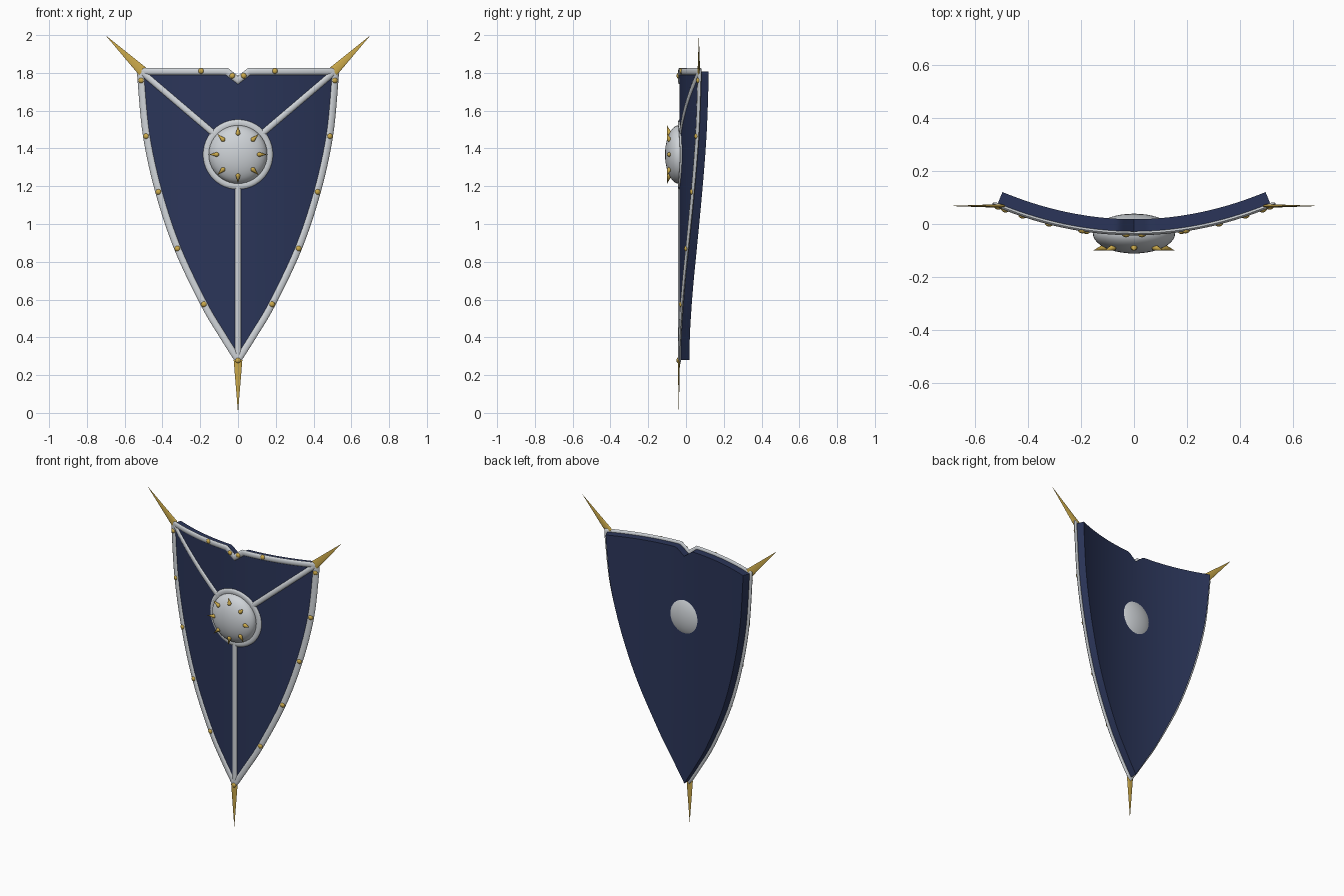
import bpy, bmesh, math
from mathutils import Vector, Matrix

if "Cube" in bpy.data.objects:
    bpy.data.objects.remove(bpy.data.objects["Cube"])


def material(name, rgb):
    m = bpy.data.materials.new(name)
    m.diffuse_color = (*rgb, 1)
    m.use_nodes = True
    m.node_tree.nodes["Principled BSDF"].inputs["Base Color"].default_value = m.diffuse_color
    return m


NAVY = material("navy", (0.024, 0.036, 0.1))
GOLD = material("gold", (0.6, 0.4, 0.07))
STEEL = material("steel", (0.62, 0.65, 0.68))


def finish(bm, name, mat, angle=35):
    bmesh.ops.recalc_face_normals(bm, faces=bm.faces)
    me = bpy.data.meshes.new(name)
    bm.to_mesh(me)
    bm.free()
    ob = bpy.data.objects.new(name, me)
    bpy.context.collection.objects.link(ob)
    me.materials.append(mat)
    bpy.ops.object.select_all(action='DESELECT')
    ob.select_set(True)
    bpy.context.view_layer.objects.active = ob
    bpy.ops.object.shade_smooth_by_angle(angle=math.radians(angle))
    return ob


# curved front surface of the shield
def normal(x):
    return Vector((0.8 * x, -1, 0)).normalized()


def drape(x, z, off=0.0):
    return Vector((x, -0.035 + 0.4 * x * x, z)) + normal(x) * off


def spline(pts, n):
    p = [Vector(q) for q in pts]
    p = [2 * p[0] - p[1]] + p + [2 * p[-1] - p[-2]]
    out = []
    for i in range(1, len(p) - 2):
        a, b, c, d = p[i - 1:i + 3]
        for k in range(n):
            t = k / n
            out.append(0.5 * (2 * b + (c - a) * t + (2 * a - 5 * b + 4 * c - d) * t * t
                              + (3 * b - a - 3 * c + d) * t ** 3))
    return out + [p[-2]]


def polyline(pts, n):
    out = [Vector(pts[0])]
    for a, b in zip(pts, pts[1:]):
        out += [Vector(a).lerp(Vector(b), k / n) for k in range(1, n + 1)]
    return out


# half outline (x, z)
side = spline([(0, .28), (.082, .41), (.18, .575), (.32, .87), (.42, 1.17),
               (.485, 1.465), (.513, 1.75), (.515, 1.808)], 6)
top = polyline([(.515, 1.808), (.06, 1.808), (0, 1.762)], 12)


def top_z(x):
    return 1.762 + (1.808 - 1.762) * min(1, abs(x) / .06)


# wooden plate: one strip of columns, given radial thickness
cols = {round(p.x, 4): p.y for p in side[:-1]}
half = sorted(cols.items())
columns = [(-x, z) for x, z in reversed(half[1:])] + half
bm = bmesh.new()
rings = []
for x, z in columns:
    rings.append([bm.verts.new(drape(x, zz, off)) for zz, off in
                  ((z, 0), (top_z(x), 0), (top_z(x), -.053), (z, -.053))])
for a, b in zip(rings, rings[1:]):
    for k in range(4):
        bm.faces.new((a[k], a[(k + 1) % 4], b[(k + 1) % 4], b[k]))
bm.faces.new(rings[0])
bm.faces.new(rings[-1])
finish(bm, "shield_plate", NAVY)


# steel band draped along a path on the front surface
def band(name, path, half_w, height=.008, closed=False):
    bm = bmesh.new()
    n = len(path)
    rows = []
    for i, p in enumerate(path):
        a = path[i - 1] if i or closed else p
        b = path[(i + 1) % n] if i < n - 1 or closed else p
        d1, d2 = p - a, b - p
        d1 = d1.normalized() if d1.length > 0 else d2.normalized()
        d2 = d2.normalized() if d2.length > 0 else d1
        t = (d1 + d2).normalized()
        s = Vector((-t.y, t.x)) * half_w * min(1.42, 1 / max(.1, t.dot(d1)))
        row = []
        for k in range(10):
            ang = 2 * math.pi * k / 10
            q = p + s * math.cos(ang)
            row.append(bm.verts.new(drape(q.x, q.y, height * math.sin(ang))))
        rows.append(row)
    for i in range(n if closed else n - 1):
        a, b = rows[i], rows[(i + 1) % n]
        for k in range(10):
            bm.faces.new((a[k], a[(k + 1) % 10], b[(k + 1) % 10], b[k]))
    if not closed:
        bm.faces.new(rows[0])
        bm.faces.new(rows[-1])
    return finish(bm, name, STEEL, 50)


right = side[:-1] + top
left = [Vector((-p.x, p.y)) for p in reversed(right[1:-1])]
band("rim", right + left, .018, closed=True)
band("centre_strap", polyline([(0, .29), (0, 1.25)], 4), .016)
for s, tag in ((1, "right"), (-1, "left")):
    band("diagonal_strap_" + tag, polyline([(s * .505, 1.8), (s * .1, 1.455)], 14), .016)
BZ = 1.368
band("boss_ring", [Vector((.165 * math.cos(a), BZ + .165 * math.sin(a)))
                   for a in (2 * math.pi * k / 48 for k in range(48))], .02, closed=True)

# domed boss, also showing through the back
bm = bmesh.new()
bmesh.ops.create_uvsphere(bm, u_segments=40, v_segments=20, radius=1)
bmesh.ops.rotate(bm, verts=bm.verts, matrix=Matrix.Rotation(math.pi / 2, 3, 'X'))
bmesh.ops.scale(bm, verts=bm.verts, vec=(.155, .075, .155))
bmesh.ops.translate(bm, verts=bm.verts, vec=(0, -.036, BZ))
finish(bm, "boss", STEEL)


# cone from base to tip, optionally flattened front to back
def spike(name, base, tip, r, flat=1.0, sides=16):
    base, tip = Vector(base), Vector(tip)
    d = tip - base
    bm = bmesh.new()
    bmesh.ops.create_cone(bm, cap_ends=True, segments=sides, radius1=r, radius2=0, depth=d.length)
    rot = d.to_track_quat('Z', 'Y').to_matrix()
    bmesh.ops.rotate(bm, verts=bm.verts, matrix=rot)
    bmesh.ops.scale(bm, verts=bm.verts, vec=(1, flat, 1))
    mid = (base + tip) / 2
    if flat != 1:
        mid.y = base.y
    bmesh.ops.translate(bm, verts=bm.verts, vec=mid)
    return finish(bm, name, GOLD)


def stud(name, pos, r, nrm=Vector((0, -1, 0)), squash=.7):
    bm = bmesh.new()
    bmesh.ops.create_uvsphere(bm, u_segments=12, v_segments=8, radius=r)
    bmesh.ops.scale(bm, verts=bm.verts, vec=(1, 1, squash))
    bmesh.ops.rotate(bm, verts=bm.verts, matrix=nrm.to_track_quat('Z', 'Y').to_matrix())
    bmesh.ops.translate(bm, verts=bm.verts, vec=pos)
    return finish(bm, name, GOLD)


# large corner spikes
spike("bottom_spike", (0, -.038, .28), (0, -.038, 0), .023, .25)
for s, tag in ((1, "right"), (-1, "left")):
    spike("corner_spike_" + tag, (s * .505, .068, 1.808), (s * .702, .068, 2.0), .027, .25)

# small thorns around the boss
for k in range(8):
    a = k * math.pi / 4
    c, s = math.cos(a), math.sin(a)
    b = Vector((.112 * c, -.088, BZ + .112 * s))
    spike("boss_thorn", b, (.154 * c, -.1, BZ + .154 * s), .012, sides=12)
    stud("boss_thorn_base", b, .0125, squash=1)

# rivets along the rim
rivets = [(.195, 1.81), (.03, 1.785), (.511, 1.76), (.485, 1.465), (.42, 1.17),
          (.32, .87), (.18, .575)]
for x, z in [(0, .278)] + rivets + [(-x, z) for x, z in rivets]:
    stud("rim_rivet", drape(x, z, .005), .015, normal(x))
